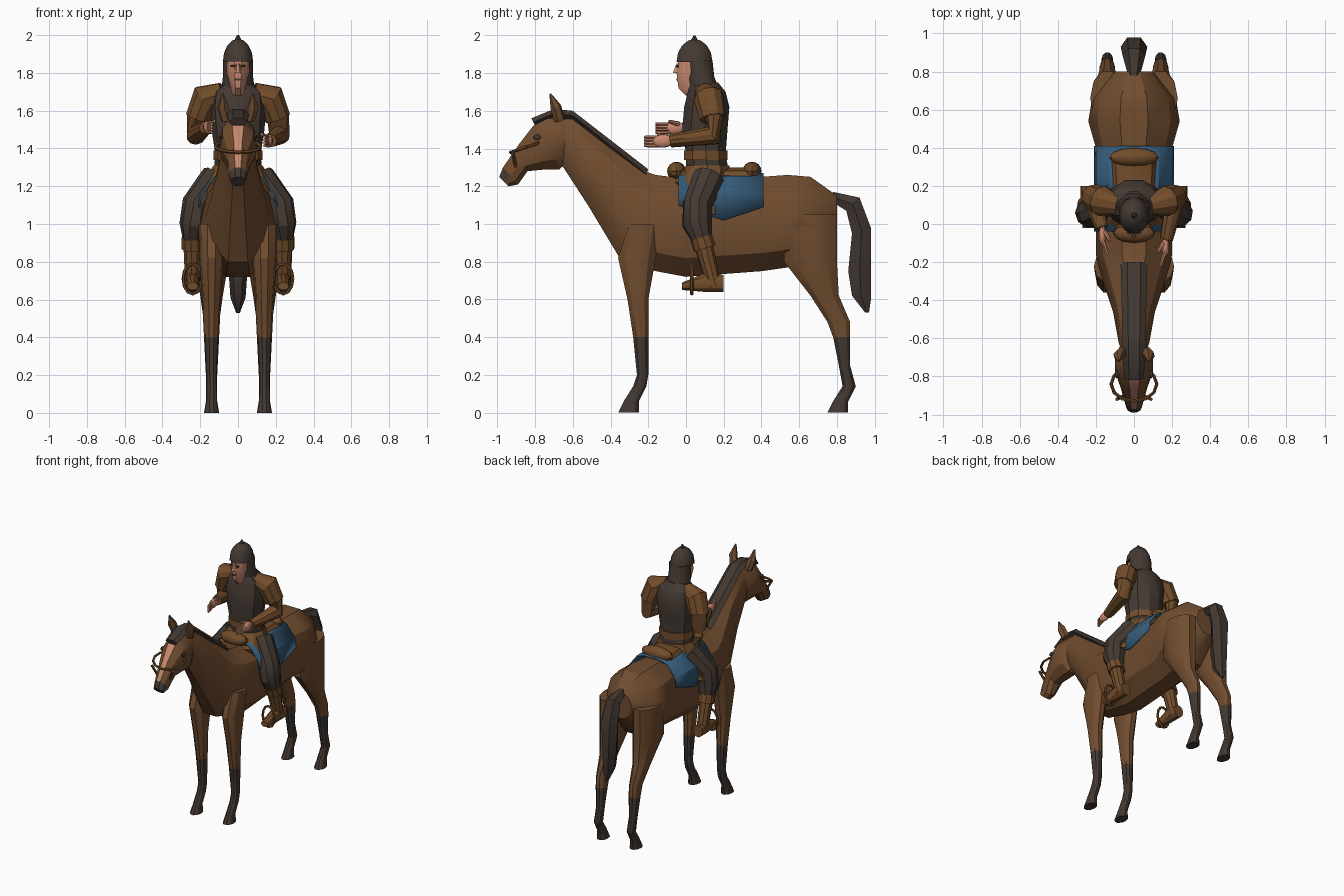
import bpy
import bmesh
import math
from mathutils import Vector

default_cube = bpy.data.objects.get("Cube")
if default_cube:
    bpy.data.objects.remove(default_cube, do_unlink=True)


def material(name, red, green, blue):
    mat = bpy.data.materials.new(name)
    mat.use_nodes = True
    color = (red, green, blue, 1)
    mat.diffuse_color = color
    shader = mat.node_tree.nodes["Principled BSDF"]
    shader.inputs["Base Color"].default_value = color
    shader.inputs["Roughness"].default_value = .9
    return mat


COAT = material("horse_brown", .165, .074, .029)
HAIR = material("dark_hair", .054, .039, .031)
LEATHER = material("tan_leather", .17, .074, .024)
ARMOR = material("dark_armor", .058, .042, .033)
SKIN = material("pink_skin", .58, .25, .16)
BLUE = material("blue_cloth", .036, .105, .19)


def finish(name, bm, mats, rule=None):
    """Turn a bmesh into an object, colouring faces by an optional rule."""
    bmesh.ops.recalc_face_normals(bm, faces=bm.faces)
    bm.normal_update()
    if rule:
        for face in bm.faces:
            face.material_index = rule(face.calc_center_median(), face.normal)
    mesh = bpy.data.meshes.new(name)
    bm.to_mesh(mesh)
    bm.free()
    for mat in mats:
        mesh.materials.append(mat)
    obj = bpy.data.objects.new(name, mesh)
    bpy.context.collection.objects.link(obj)
    bpy.ops.object.select_all(action='DESELECT')
    obj.select_set(True)
    bpy.context.view_layer.objects.active = obj
    bpy.ops.object.shade_smooth_by_angle(angle=math.radians(30))
    return obj


def bridge(rings):
    """Join neighbouring rings of points and cap both ends."""
    bm = bmesh.new()
    loops = [[bm.verts.new(point) for point in ring] for ring in rings]
    count = len(loops[0])
    for a, b in zip(loops, loops[1:]):
        for i in range(count):
            j = (i + 1) % count
            bm.faces.new((a[i], a[j], b[j], b[i]))
    bm.faces.new(loops[0])
    bm.faces.new(loops[-1])
    return bm


def cut(half_width, start, end):
    """Cross-section spanning two (y, z) points of the side outline."""
    return half_width, Vector((0, *start)), Vector((0, *end))


def upright(y, half_width, top, bottom):
    return cut(half_width, (y, top), (y, bottom))


def level(z, half_width, front, back):
    return cut(half_width, (front, z), (back, z))


def loft(name, sections, mats, sides=10, x=0, rule=None):
    turns = [math.tau * (i + .5) / sides + math.pi / 2 for i in range(sides)]
    rings = []
    for half_width, start, end in sections:
        middle = (start + end) / 2 + Vector((x, 0, 0))
        across = Vector((half_width, 0, 0))
        depth = (start - end) / 2 / math.cos(math.pi / sides)
        rings.append([middle + across * math.cos(t) + depth * math.sin(t) for t in turns])
    return finish(name, bridge(rings), mats, rule)


def tube(name, path, mat, side=1, sides=8):
    """Round tube through (x, y, z, radius) points."""
    points = [Vector((x * side, y, z)) for x, y, z, radius in path]
    turns = [math.tau * k / sides for k in range(sides)]
    rings, across = [], None
    for i, point in enumerate(points):
        along = (points[min(i + 1, len(points) - 1)] - points[max(i - 1, 0)]).normalized()
        across = along.orthogonal() if across is None else across - along * across.dot(along)
        across.normalize()
        other = along.cross(across)
        radius = path[i][-1]
        rings.append([point + (across * math.cos(t) + other * math.sin(t)) * radius
                      for t in turns])
    return finish(name, bridge(rings), [mat])


def hoop(name, center, across, other, mat):
    """Thin oval strap around a centre."""
    turns = [math.tau * k / 12 for k in range(13)]
    path = [Vector(center) + Vector(across) * math.cos(t) + Vector(other) * math.sin(t)
            for t in turns]
    return tube(name, [(*point, .009) for point in path], mat, sides=6)


def ball(name, center, radii, mat):
    bm = bmesh.new()
    bmesh.ops.create_uvsphere(bm, u_segments=12, v_segments=8, radius=1)
    bmesh.ops.scale(bm, vec=radii, verts=bm.verts)
    bmesh.ops.translate(bm, vec=center, verts=bm.verts)
    return finish(name, bm, [mat])


def hoof(heel):
    """Fetlock, pastern and hoof, placed from the heel."""
    return [level(.14, .03, heel - .03, heel + .04),
            level(.06, .03, heel - .08, heel),
            level(0, .04, heel - .11, heel)]


# Horse body and neck
loft("horse_body", [
    upright(.8, .1, 1.15, .95), upright(.66, .22, 1.25, .78), upright(.54, .24, 1.26, .77),
    upright(.4, .2, 1.25, .75), upright(0, .2, 1.24, .72), upright(-.16, .2, 1.26, .75),
    cut(.17, (-.22, 1.28), (-.34, .8)), cut(.11, (-.4, 1.42), (-.52, 1.1)),
    cut(.08, (-.6, 1.57), (-.65, 1.3)), cut(.05, (-.7, 1.58), (-.7, 1.34))], [COAT])


# Horse head with pale blaze and dark muzzle
def head_color(center, normal):
    if center.y < -.95:
        return 2
    on_nose = abs(center.x) < .01 and normal.y < -.3 and normal.z > 0
    return 1 if on_nose and center.z < 1.53 else 0


loft("horse_head", [
    cut(.07, (-.62, 1.57), (-.64, 1.32)), cut(.1, (-.74, 1.57), (-.67, 1.29)),
    cut(.1, (-.81, 1.52), (-.74, 1.29)), cut(.07, (-.88, 1.43), (-.84, 1.28)),
    cut(.05, (-.97, 1.3), (-.89, 1.21)), cut(.04, (-.99, 1.25), (-.94, 1.2))],
    [COAT, SKIN, HAIR], rule=head_color)

# Mane, tail and noseband
loft("mane", [
    cut(.07, (-.2, 1.29), (-.22, 1.24)), cut(.06, (-.6, 1.6), (-.6, 1.55)),
    cut(.06, (-.7, 1.61), (-.7, 1.56)), cut(.05, (-.82, 1.56), (-.8, 1.52))], [HAIR], sides=6)
loft("tail", [
    cut(.03, (.77, 1.12), (.78, 1.17)), cut(.06, (.85, 1.07), (.92, 1.14)),
    cut(.07, (.88, .95), (.98, .98)), cut(.05, (.86, .75), (.98, .75)),
    cut(.04, (.88, .62), (.98, .6)), cut(.01, (.95, .53), (.97, .53))], [HAIR], sides=6)
hoop("noseband", (0, -.84, 1.41), (.12, 0, 0), (0, -.09, -.03), LEATHER)

# Blue saddle blanket draped over the back
bm = bmesh.new()
rows = []
for y, hem in ((-.04, 1.1), (.2, 1.02), (.41, 1.09)):
    half = [(.06, 1.27), (.13, 1.25), (.2, 1.16), (.21, hem)]
    arch = [(-x, z) for x, z in reversed(half)] + half
    rows.append([bm.verts.new((x, y, z)) for x, z in arch])
for a, b in zip(rows, rows[1:]):
    for i in range(len(a) - 1):
        bm.faces.new((a[i], a[i + 1], b[i + 1], b[i]))
blanket = finish("saddle_blanket", bm, [BLUE])
blanket.modifiers.new("cloth_thickness", 'SOLIDIFY').thickness = .01

# Saddle seat with front and rear rolls
loft("saddle_seat", [upright(-.04, .1, 1.3, 1.2), upright(.35, .12, 1.3, 1.2)], [LEATHER])
ball("front_saddle_roll", (0, -.05, 1.28), (.11, .05, .05), LEATHER)
ball("rear_saddle_roll", (0, .35, 1.28), (.13, .05, .05), LEATHER)

# Rider tunic skirt, body armour and belt
loft("tunic_skirt", [level(1.31, .13, 0, .23), level(1.22, .18, -.08, .24),
                     level(1.1, .24, 0, .2), level(1.05, .24, .1, .18)], [LEATHER])
loft("body_armor", [
    level(1.26, .13, 0, .23), level(1.37, .12, 0, .21), level(1.5, .14, -.02, .22),
    level(1.62, .15, -.01, .23), level(1.7, .14, .01, .21), level(1.75, .07, .02, .17)],
    [ARMOR, LEATHER],
    rule=lambda c, n: 1 if c.z > 1.7 and n.y < -.3 and abs(c.x) < .03 else 0)
loft("belt", [level(z, .13, -.01, .22) for z in (1.34, 1.39)], [LEATHER])

# Rider head and helmet
loft("face", [level(1.68, .04, 0, .1), level(1.72, .04, -.04, .1),
              level(1.8, .06, -.05, .1), level(1.87, .06, -.04, .1)], [SKIN])
loft("nose", [level(1.85, .01, -.05, -.03), level(1.8, .02, -.07, -.03)], [SKIN], sides=6)
loft("mouth", [level(z, .02, -.051, -.04) for z in (1.76, 1.77)], [ARMOR], sides=6)
dome = [(math.sin(t), math.cos(t)) for t in (0, .4, .8, 1.2, 1.5)]
loft("helmet", [level(1.86 + .12 * rise, .08 * run, .045 - .095 * run, .045 + .095 * run)
                for rise, run in dome], [ARMOR], sides=14)
tube("helmet_tip", [(0, .045, 1.97, .02), (0, .045, 2, .005)], ARMOR)
loft("neck_guard", [level(1.87, .08, 0, .14), level(1.78, .08, 0, .15),
                    level(1.7, .09, .02, .18)], [ARMOR], sides=14)


def sock_color(center, normal):
    return 1 if center.z < .4 else 0


for label, s in (("left", 1), ("right", -1)):
    # Horse legs, dark below the knee
    loft(label + "_front_leg", [
        level(1, .07, -.3, -.14), level(.82, .065, -.36, -.16), level(.6, .05, -.31, -.2),
        level(.4, .04, -.28, -.2), level(.2, .03, -.26, -.2), *hoof(-.25)],
        [COAT, HAIR], x=.14 * s, rule=sock_color)
    loft(label + "_hind_leg", [
        level(1.05, .09, .52, .8), level(.8, .09, .52, .8), level(.62, .06, .66, .81),
        level(.48, .04, .75, .87), level(.4, .04, .78, .87), level(.25, .03, .81, .87),
        *hoof(.86)], [COAT, HAIR], x=.14 * s, rule=sock_color)

    # Ears, horse eyes and cheek straps
    tube(label + "_ear", [(.06, -.67, 1.55, .03), (.08, -.69, 1.62, .03),
                          (.08, -.72, 1.69, .005)], COAT, s, sides=6)
    ball(label + "_horse_eye", (.09 * s, -.79, 1.46), (.01, .02, .015), HAIR)
    tube(label + "_cheek_strap", [(.09, -.92, 1.38, .009), (.05, -.9, 1.3, .009)], LEATHER, s)

    # Rider eyes and arms, the right hand held higher and nearer
    loft(label + "_eye", [level(z, .013, -.052, -.04) for z in (1.83, 1.842)],
         [ARMOR], sides=6, x=.027 * s)
    wrist_y, wrist_z = (-.08, 1.44) if s > 0 else (-.02, 1.51)
    tube(label + "_upper_sleeve", [(.08, .1, 1.7, .05), (.17, .12, 1.67, .08),
                                   (.21, .14, 1.56, .07)], LEATHER, s, sides=10)
    tube(label + "_forearm", [(.21, .14, 1.58, .06), (.22, .15, 1.47, .055),
                              (.17, wrist_y, wrist_z, .035)], LEATHER, s, sides=10)
    ball(label + "_palm", (.165 * s, wrist_y - .04, wrist_z), (.02, .055, .035), SKIN)
    for k in range(4):
        height = wrist_z + .02 - k * .015
        tube(f"{label}_finger_{k}", [(.165, wrist_y - .06, height, .01),
                                     (.14, wrist_y - .14, height, .008)], SKIN, s, sides=6)
    tube(label + "_thumb", [(.155, wrist_y - .02, wrist_z + .02, .014),
                            (.125, wrist_y - .07, wrist_z + .035, .008)], SKIN, s)

    # Trousers, boots and stirrups
    tube(label + "_trouser_leg", [(.11, .12, 1.24, .09), (.22, .06, 1.1, .08),
                                  (.23, .06, 1, .08), (.24, .09, .9, .05)], ARMOR, s, sides=10)
    tube(label + "_boot_cuff", [(.24, .08, .93, .06), (.24, .1, .87, .06)], LEATHER, s, sides=10)
    tube(label + "_boot_shaft", [(.24, .09, .9, .05), (.24, .15, .67, .04)], LEATHER, s, sides=10)
    loft(label + "_boot_foot", [upright(.2, .04, .73, .64), upright(.1, .04, .74, .64),
                                upright(-.02, .03, .69, .65)], [LEATHER], x=.24 * s)
    hoop(label + "_stirrup", (.24 * s, .03, .71), (.05, 0, 0), (0, 0, .08), LEATHER)
